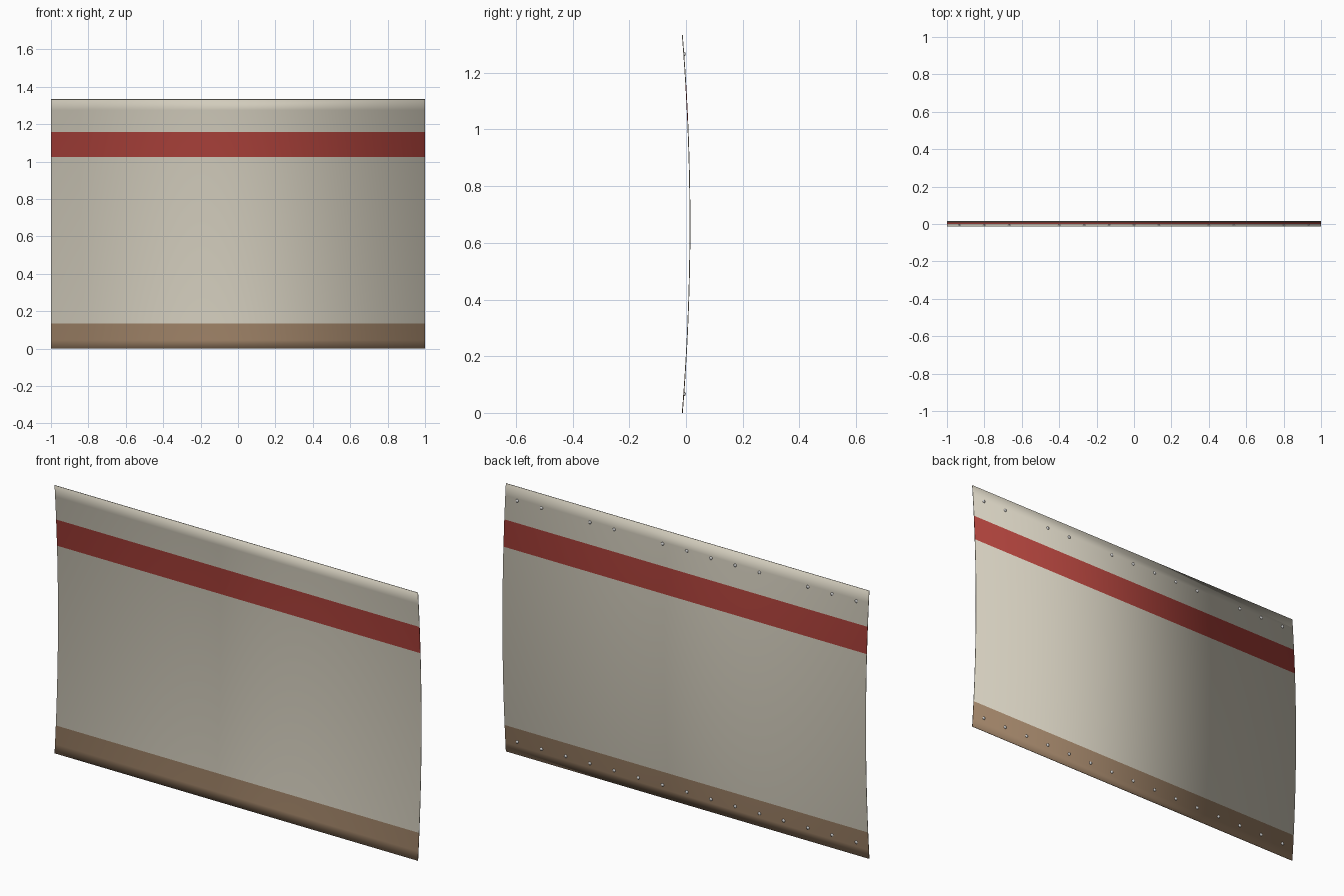
import bpy, bmesh, math
from mathutils import Matrix

if "Cube" in bpy.data.objects:
    bpy.data.objects.remove(bpy.data.objects["Cube"])

H = 4 / 3          # panel height
SAG = 0.027        # depth of the bow towards the back
BASE = -0.0145
THICK = 0.003


def bow(z):
    """Front surface y at height z."""
    return BASE + SAG * (1 - ((z - H / 2) / (H / 2)) ** 2)


def material(name, rgb):
    m = bpy.data.materials.new(name)
    m.diffuse_color = (*rgb, 1)
    m.use_nodes = True
    m.node_tree.nodes["Principled BSDF"].inputs["Base Color"].default_value = m.diffuse_color
    return m


def finish(name, bm):
    mesh = bpy.data.meshes.new(name)
    bm.to_mesh(mesh)
    bm.free()
    ob = bpy.data.objects.new(name, mesh)
    bpy.context.collection.objects.link(ob)
    return ob


# Bowed sheet: bottom z, top z, rows, material slot for each colour band
bands = [(0, 0.135, 3, 2), (0.135, 1.026, 14, 0), (1.026, 1.159, 3, 1), (1.159, H, 3, 0)]
bm = bmesh.new()
row = [bm.verts.new((x, bow(0), 0)) for x in (-1, 1)]
for z0, z1, n, slot in bands:
    for i in range(1, n + 1):
        z = z0 + (z1 - z0) * i / n
        new = [bm.verts.new((x, bow(z), z)) for x in (-1, 1)]
        f = bm.faces.new((row[0], row[1], new[1], new[0]))
        f.material_index = slot
        row = new
sheet = finish("curved_panel", bm)
for m in (material("cream_paint", (0.64, 0.60, 0.50)),
          material("red_stripe", (0.40, 0.052, 0.042)),
          material("brown_skirt", (0.33, 0.215, 0.13))):
    sheet.data.materials.append(m)
solid = sheet.modifiers.new("thickness", "SOLIDIFY")
solid.thickness = THICK
solid.offset = -1
bpy.context.view_layer.objects.active = sheet
sheet.select_set(True)
bpy.ops.object.shade_smooth_by_angle(angle=math.radians(30))


# Rivet rows on the back face; the top row has gaps
def rivets(name, z, skip=()):
    bm = bmesh.new()
    for i in range(-7, 8):
        if i not in skip:
            bmesh.ops.create_uvsphere(
                bm, u_segments=10, v_segments=6, radius=0.008,
                matrix=Matrix.Translation((i * 2 / 15, bow(z) + THICK, z))
                @ Matrix.Diagonal((1, 0.7, 1, 1)))
    # keep only the domed half behind the sheet
    bmesh.ops.bisect_plane(bm, geom=bm.verts[:] + bm.edges[:] + bm.faces[:],
                           plane_co=(0, bow(z) + THICK / 2, 0), plane_no=(0, 1, 0),
                           clear_inner=True)
    ob = finish(name, bm)
    for p in ob.data.polygons:
        p.use_smooth = True


rivets("bottom_rivets", 0.067)
rivets("top_rivets", H - 0.067, skip=(-4, 2, 5))
